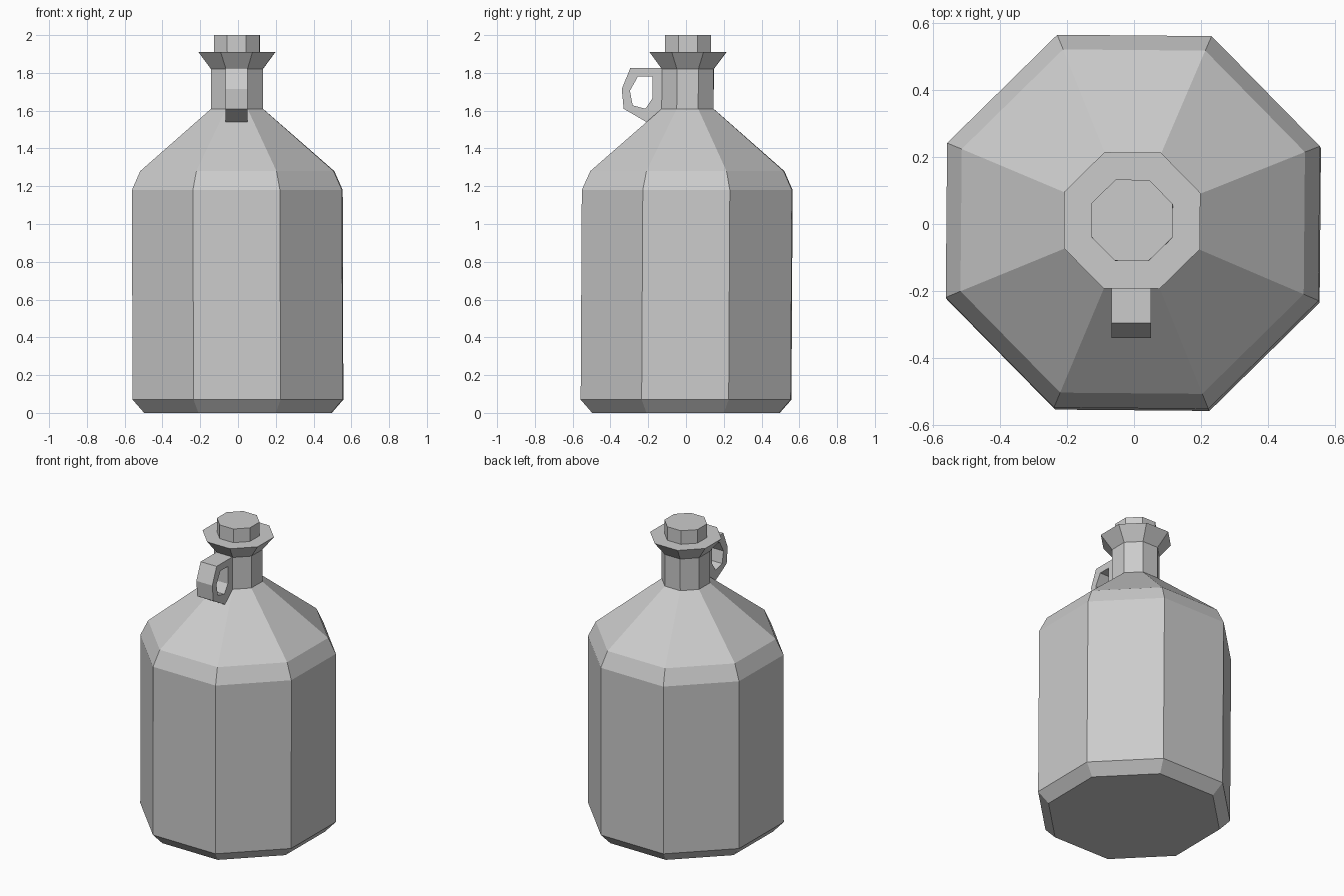
import bpy, bmesh
from math import pi, cos, sin, radians

SIDES = 8
LEAN_X, LEAN_Y, YAW = -0.003, 0.0055, radians(-0.5)

cube = bpy.data.objects.get("Cube")
if cube:
    bpy.data.objects.remove(cube, do_unlink=True)

grey = bpy.data.materials.new("stone grey")
grey.use_nodes = True
colour = (0.6, 0.6, 0.6, 1)
grey.diffuse_color = colour
grey.node_tree.nodes["Principled BSDF"].inputs["Base Color"].default_value = colour


def finish(name, bm):
    """Turn a bmesh into a flat-shaded object."""
    bmesh.ops.recalc_face_normals(bm, faces=bm.faces)
    mesh = bpy.data.meshes.new(name)
    bm.to_mesh(mesh)
    bm.free()
    mesh.materials.append(grey)
    obj = bpy.data.objects.new(name, mesh)
    bpy.context.collection.objects.link(obj)
    return obj


def bridge(bm, a, b):
    n = len(a)
    for i in range(n):
        j = (i + 1) % n
        bm.faces.new((a[i], a[j], b[j], b[i]))


def turned(name, profile):
    """Closed octagonal solid from (flat-side radius, height) pairs, leaning slightly."""
    bm = bmesh.new()
    rings = []
    for flat, z in profile:
        r = flat / cos(pi / SIDES)
        angles = [YAW + (i + 0.5) * 2 * pi / SIDES for i in range(SIDES)]
        rings.append([bm.verts.new((r * cos(a) + LEAN_X * z,
                                    r * sin(a) + LEAN_Y * z, z)) for a in angles])
    for a, b in zip(rings, rings[1:]):
        bridge(bm, a, b)
    bm.faces.new(rings[0])
    bm.faces.new(rings[-1])
    return finish(name, bm)


# Jug with bevelled base, sloping shoulder, narrow neck and flared lip
turned("jug_body", [(0.495, 0), (0.556, 0.07), (0.556, 1.18), (0.512, 1.28),
                    (0.137, 1.61), (0.137, 1.82), (0.203, 1.91)])

# Stopper seated in the lip
turned("stopper", [(0.121, 1.9), (0.121, 2.0)])

# Ring handle on the front of the neck: outer and inner outlines in (y, z)
outer = [(-0.125, 1.825), (-0.295, 1.825), (-0.34, 1.715),
         (-0.33, 1.61), (-0.21, 1.54), (-0.125, 1.605)]
inner = [(-0.178, 1.78), (-0.255, 1.78), (-0.297, 1.705),
         (-0.282, 1.628), (-0.215, 1.61), (-0.178, 1.665)]
bm = bmesh.new()
loops = [[bm.verts.new((x, y, z)) for y, z in outline]
         for outline, x in ((outer, -0.067), (outer, 0.05), (inner, 0.05), (inner, -0.067))]
for k in range(4):
    bridge(bm, loops[k], loops[(k + 1) % 4])
finish("handle", bm)
